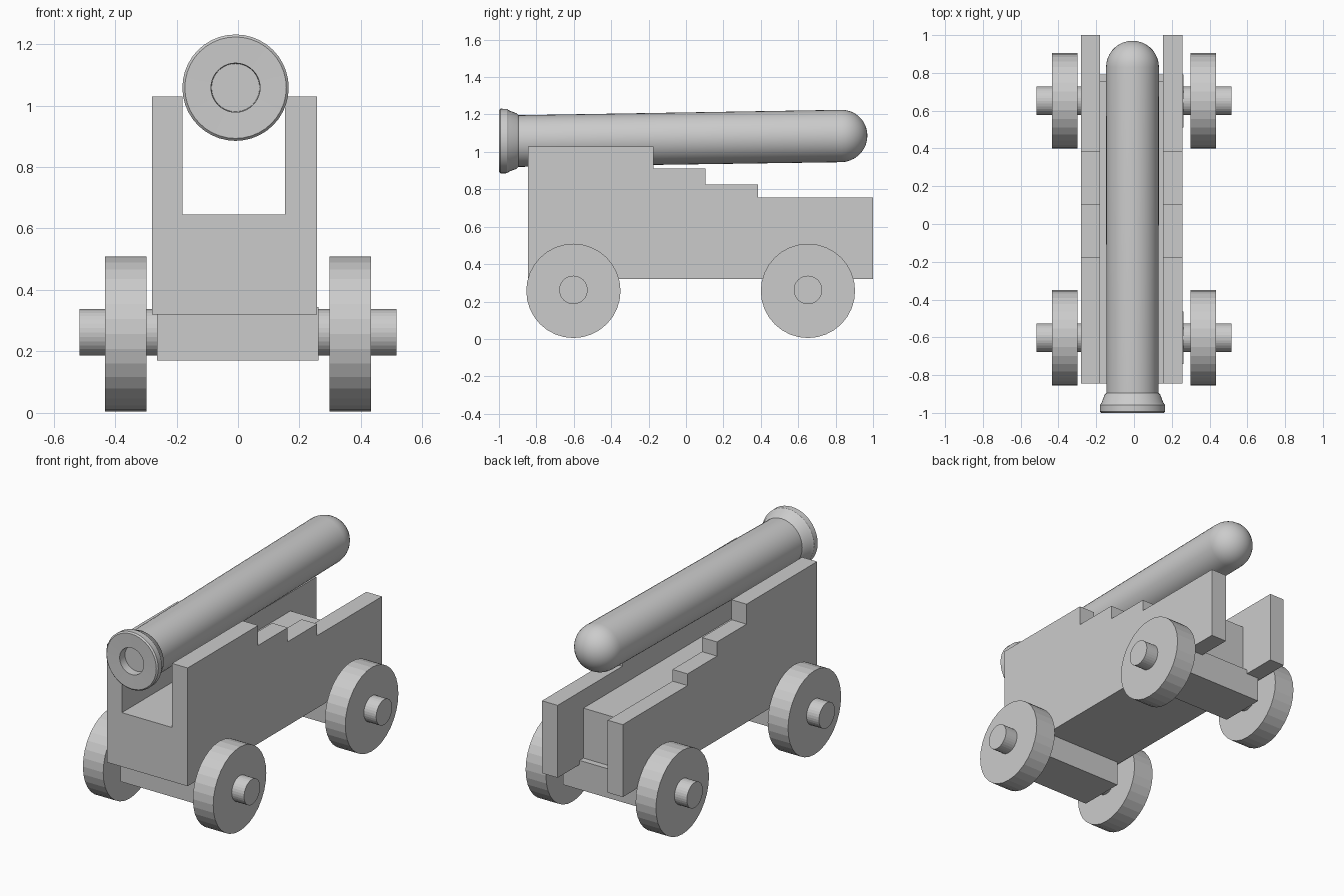
import bpy, bmesh, math
from mathutils import Matrix

if "Cube" in bpy.data.objects:
    bpy.data.objects.remove(bpy.data.objects["Cube"])

grey = bpy.data.materials.new("plain grey")
grey.diffuse_color = (0.6, 0.6, 0.6, 1)
grey.use_nodes = True
grey.node_tree.nodes["Principled BSDF"].inputs["Base Color"].default_value = grey.diffuse_color


def finish(name, bm, smooth=False):
    bmesh.ops.recalc_face_normals(bm, faces=bm.faces[:])
    me = bpy.data.meshes.new(name)
    bm.to_mesh(me)
    bm.free()
    me.materials.append(grey)
    ob = bpy.data.objects.new(name, me)
    bpy.context.collection.objects.link(ob)
    if smooth:
        bpy.ops.object.select_all(action='DESELECT')
        ob.select_set(True)
        bpy.context.view_layer.objects.active = ob
        bpy.ops.object.shade_smooth_by_angle(angle=math.radians(35))
    return ob


def prism(name, outline, x0, x1):
    """Extrude a side outline of (y, z) points from x0 to x1."""
    bm = bmesh.new()
    face = bm.faces.new([bm.verts.new((x0, y, z)) for y, z in outline])
    new = bmesh.ops.extrude_face_region(bm, geom=[face])["geom"]
    bmesh.ops.translate(bm, vec=(x1 - x0, 0, 0),
                        verts=[v for v in new if isinstance(v, bmesh.types.BMVert)])
    return finish(name, bm)


def box(name, x0, x1, y0, y1, z0, z1):
    return prism(name, [(y0, z0), (y1, z0), (y1, z1), (y0, z1)], x0, x1)


def disc(name, x0, x1, y, z, r, sides=32):
    """Cylinder lying along x."""
    bm = bmesh.new()
    m = Matrix.Translation(((x0 + x1) / 2, y, z)) @ Matrix.Rotation(math.pi / 2, 4, 'Y')
    bmesh.ops.create_cone(bm, cap_ends=True, segments=sides, radius1=r, radius2=r,
                          depth=abs(x1 - x0), matrix=m)
    return finish(name, bm)


# stepped carriage cheeks
steps = [(-0.845, 0.32), (1.0, 0.32), (1.0, 0.755), (0.385, 0.755), (0.385, 0.825),
         (0.105, 0.825), (0.105, 0.91), (-0.175, 0.91), (-0.175, 1.03), (-0.845, 1.03)]
prism("left_cheek", steps, -0.28, -0.18)
prism("right_cheek", steps, 0.153, 0.257)

# solid bed between the cheeks
box("carriage_bed", -0.18, 0.153, -0.845, 0.755, 0.32, 0.645)

# axle beams, stub axles and wheels
for end, y in (("front", -0.602), ("rear", 0.652)):
    box(end + "_axle_beam", -0.263, 0.262, y - 0.14, y + 0.14, 0.17, 0.345)
    for side, s in (("left", -1), ("right", 1)):
        disc(f"{end}_{side}_stub_axle", s * 0.25, s * 0.515, y, 0.262, 0.076)
        disc(f"{end}_{side}_wheel", s * 0.298, s * 0.433, y, 0.257, 0.252)

# barrel: lathe profile of (y, radius), from bore to rounded breech
profile = [(-0.95, 0.078), (-0.998, 0.08), (-1.0, 0.165), (-0.992, 0.173), (-0.957, 0.172),
           (-0.945, 0.163), (-0.905, 0.148), (-0.895, 0.138), (0.83, 0.14)]
profile += [(0.83 + 0.14 * math.sin(a), 0.14 * math.cos(a))
            for a in (math.pi / 2 * i / 9 for i in range(1, 9))]
SIDES = 40
bm = bmesh.new()


def axis_z(y):
    return 1.058 + 0.0156 * max(0, y + 0.9)


rings = []
for y, r in profile:
    rings.append([bm.verts.new((-0.008 + r * math.cos(2 * math.pi * k / SIDES), y,
                                axis_z(y) + r * math.sin(2 * math.pi * k / SIDES)))
                  for k in range(SIDES)])
for a, b in zip(rings, rings[1:]):
    for k in range(SIDES):
        n = (k + 1) % SIDES
        bm.faces.new((a[k], a[n], b[n], b[k]))
bm.faces.new(rings[0])
tip = bm.verts.new((-0.008, 0.97, axis_z(0.97)))
for k in range(SIDES):
    bm.faces.new((rings[-1][k], rings[-1][(k + 1) % SIDES], tip))
finish("barrel", bm, smooth=True)
